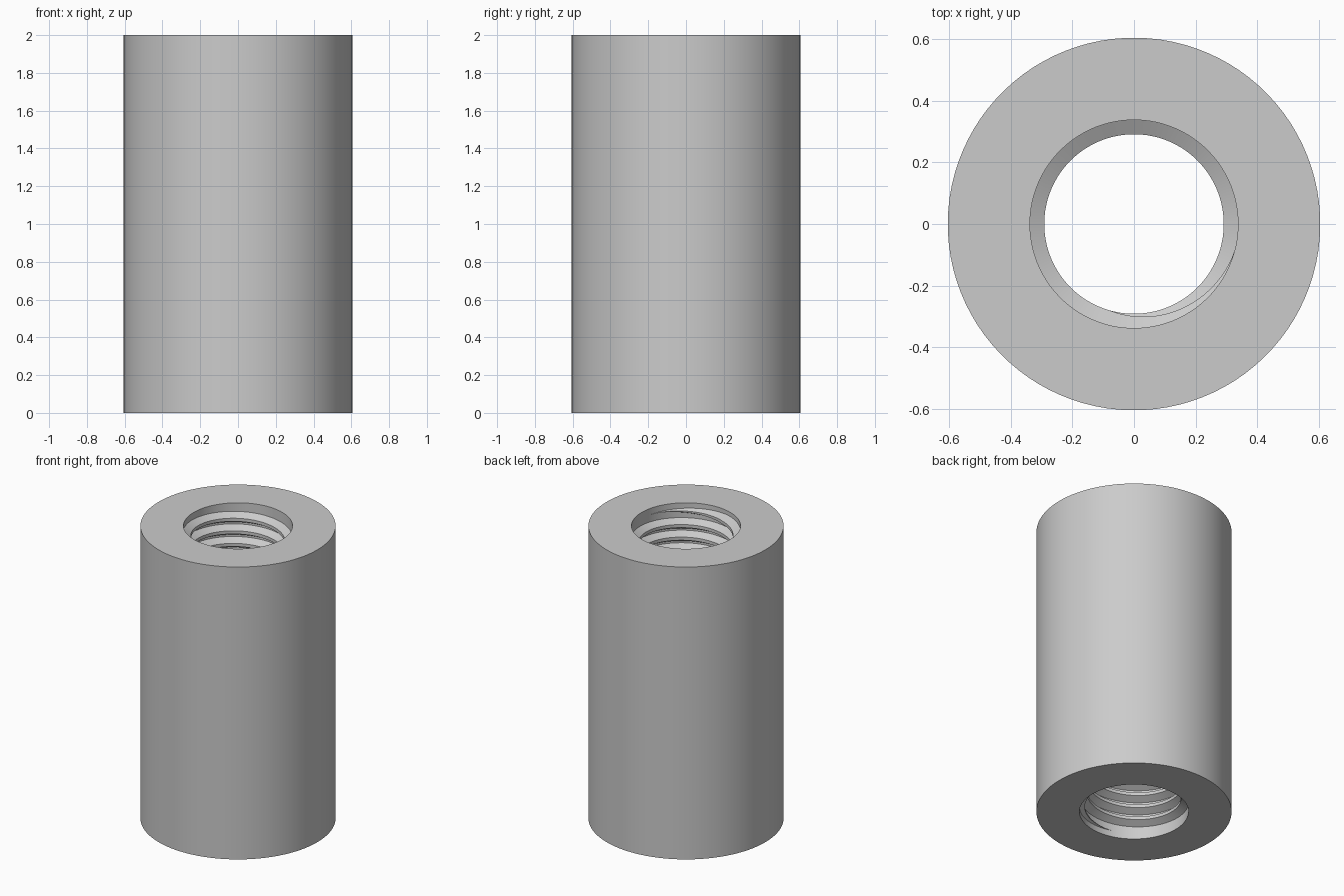
import bpy
import bmesh
import math

cube = bpy.data.objects.get("Cube")
if cube:
    bpy.data.objects.remove(cube, do_unlink=True)

HEIGHT = 2.0
OUTER_R = 0.605
BORE_R = 0.338
SEGMENTS = 96
PITCH = HEIGHT / 23.25
DEPTH = 0.541 * PITCH
START = math.radians(-106)
STEP = 2 * math.pi / SEGMENTS

grey = bpy.data.materials.new("plain_grey")
grey.use_nodes = True
colour = (0.6, 0.6, 0.6, 1)
grey.diffuse_color = colour
grey.node_tree.nodes["Principled BSDF"].inputs["Base Color"].default_value = colour


def finish(name, bm):
    bmesh.ops.recalc_face_normals(bm, faces=bm.faces)
    mesh = bpy.data.meshes.new(name)
    bm.to_mesh(mesh)
    bm.free()
    mesh.materials.append(grey)
    obj = bpy.data.objects.new(name, mesh)
    bpy.context.collection.objects.link(obj)
    bpy.ops.object.select_all(action="DESELECT")
    obj.select_set(True)
    bpy.context.view_layer.objects.active = obj
    bpy.ops.object.shade_smooth_by_angle(angle=math.radians(28))
    return obj


def section(bm, points, angle):
    """Place (radius, z) points at an angle round the axis."""
    return [bm.verts.new((r * math.cos(angle), r * math.sin(angle), z))
            for r, z in points]


def bridge(bm, a, b):
    """Join two closed sections with quads."""
    for i in range(len(a)):
        j = (i + 1) % len(a)
        bm.faces.new((a[i], a[j], b[j], b[i]))


# Plain sleeve with a straight bore
bm = bmesh.new()
wall = [(BORE_R, 0), (OUTER_R, 0), (OUTER_R, HEIGHT), (BORE_R, HEIGHT)]
rings = [section(bm, wall, START + i * STEP) for i in range(SEGMENTS)]
for i in range(SEGMENTS):
    bridge(bm, rings[i - 1], rings[i])
finish("sleeve_body", bm)

# Internal thread ridge, fading out over a quarter turn at each end
bm = bmesh.new()
turns = (HEIGHT - PITCH) / PITCH
count = round(turns * SEGMENTS)
fade = SEGMENTS / 4
coil = []
for i in range(count + 1):
    size = max(0.02, min(1, i / fade, (count - i) / fade))
    z = PITCH / 2 + PITCH * i / SEGMENTS
    root, crest = size * PITCH * 7 / 16, size * PITCH / 8
    tip = BORE_R - size * DEPTH
    back = BORE_R + 0.002
    coil.append(section(bm, [(back, z - root), (tip, z - crest),
                             (tip, z + crest), (back, z + root)],
                        START + i * STEP))
for a, b in zip(coil, coil[1:]):
    bridge(bm, a, b)
bm.faces.new(coil[0])
bm.faces.new(coil[-1])
finish("thread_ridge", bm)
